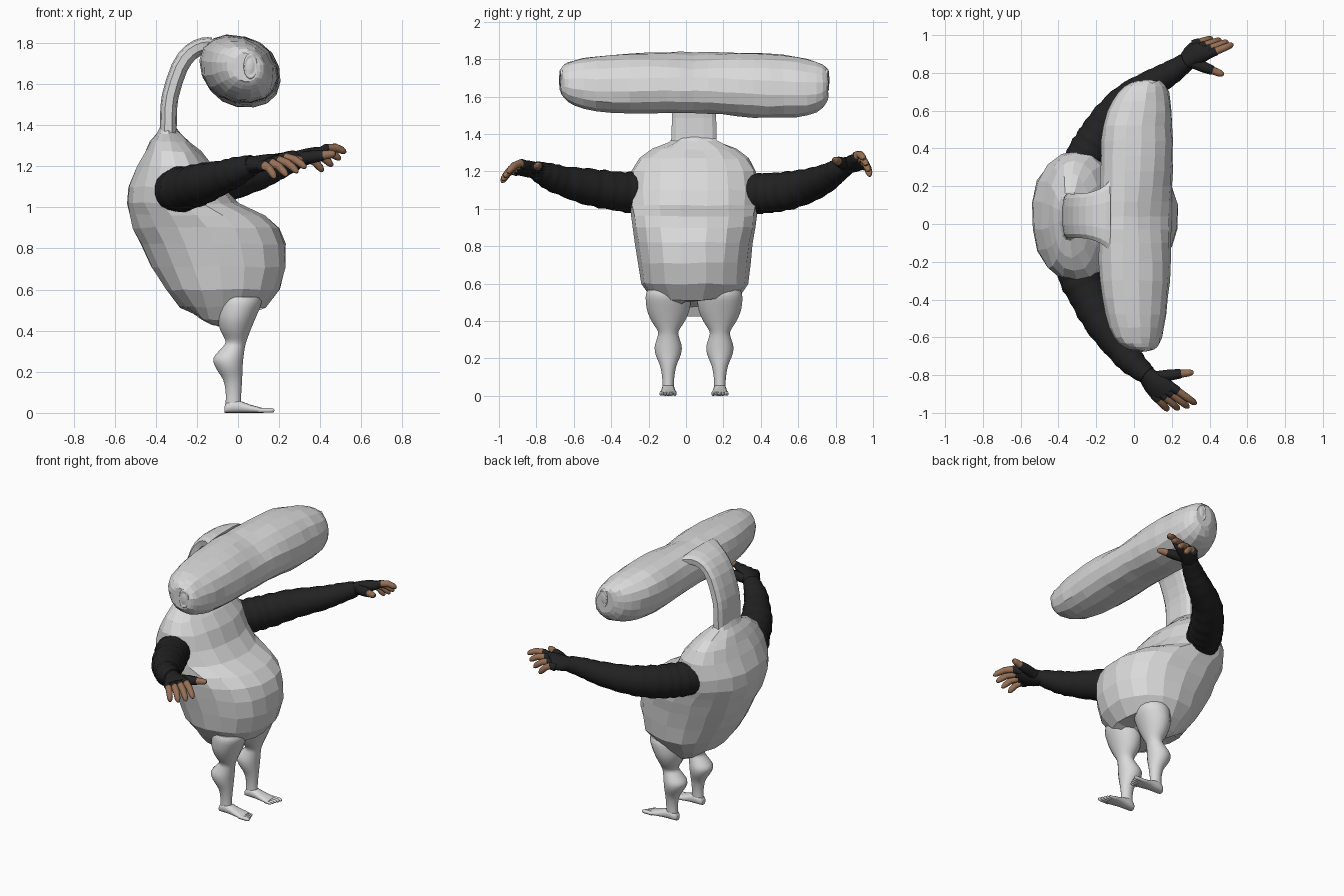
import bpy, bmesh, math, random
from mathutils import Vector as V

if "Cube" in bpy.data.objects:
    bpy.data.objects.remove(bpy.data.objects["Cube"])

random.seed(4)
CY = 0.043  # symmetry plane of body, head and legs


def material(name, rgb):
    m = bpy.data.materials.new(name)
    m.diffuse_color = (*rgb, 1)
    m.use_nodes = True
    m.node_tree.nodes["Principled BSDF"].inputs["Base Color"].default_value = m.diffuse_color
    return m


GREY = material("pale grey", (0.70, 0.70, 0.70))
BLACK = material("black cloth", (0.016, 0.016, 0.016))
BROWN = material("brown skin", (0.31, 0.16, 0.09))


def spline(pts, sub):
    """Catmull-Rom through tuples of any length."""
    out, n = [], len(pts)
    for i in range(n - 1):
        p = [pts[max(i - 1, 0)], pts[i], pts[i + 1], pts[min(i + 2, n - 1)]]
        for s in range(sub):
            t = s / sub
            out.append(tuple(0.5 * (2 * b + (c - a) * t + (2 * a - 5 * b + 4 * c - d) * t * t
                                    + (3 * b - a - 3 * c + d) * t ** 3) for a, b, c, d in zip(*p)))
    return out + [tuple(pts[-1])]


def ring(c, u, v, n, power=1.0):
    pts = []
    for i in range(n):
        a = 2 * math.pi * (i + 0.5) / n
        ca, sa = math.cos(a), math.sin(a)
        pts.append(V(c) + V(u) * math.copysign(abs(ca) ** power, ca)
                   + V(v) * math.copysign(abs(sa) ** power, sa))
    return pts


def loft(name, rings, mats, smooth=False, split=None):
    """Skin the rings; faces from ring index 'split' on take the second material."""
    bm = bmesh.new()
    vs = [[bm.verts.new(p) for p in r] for r in rings]
    n = len(vs[0])
    for k in range(len(vs) - 1):
        for i in range(n):
            j = (i + 1) % n
            f = bm.faces.new((vs[k][i], vs[k][j], vs[k + 1][j], vs[k + 1][i]))
            f.smooth = smooth
            f.material_index = int(split is not None and k >= split)
    bm.faces.new(vs[0])
    end = bm.faces.new(vs[-1])
    end.material_index = int(split is not None)
    bmesh.ops.recalc_face_normals(bm, faces=bm.faces)
    me = bpy.data.meshes.new(name)
    bm.to_mesh(me)
    bm.free()
    for m in mats:
        me.materials.append(m)
    ob = bpy.data.objects.new(name, me)
    bpy.context.collection.objects.link(ob)
    return ob


def tube(name, pts, mats, n=10, split=None):
    """Round tube through (x, y, z, radius) points."""
    rings = []
    for i, p in enumerate(pts):
        d = (V(pts[min(i + 1, len(pts) - 1)][:3]) - V(pts[max(i - 1, 0)][:3])).normalized()
        u = d.cross(V((0, 0, 1))).normalized()
        rings.append(ring(p[:3], u * p[3], u.cross(d) * p[3], n))
    return loft(name, rings, mats, True, split)


def slices(rows, cy, n, power=1.0, jitter=0.0):
    """Horizontal rings from (z, x min, x max, half width)."""
    out = []
    for z, a, b, h in rows:
        r = ring(((a + b) / 2, cy, z), ((b - a) / 2 * 1.012, 0, 0), (0, h, 0), n, power)
        out.append([p + V([random.uniform(-jitter, jitter) for _ in range(3)]) for p in r])
    return out


# Body: hunched back, narrow chest, hanging belly
body = [(.42, -.15, -.04, .14), (.455, -.21, .02, .18), (.515, -.28, .13, .23), (.60, -.35, .20, .285),
        (.71, -.42, .235, .30), (.82, -.475, .23, .315), (.90, -.51, .20, .33), (.96, -.53, .13, .34),
        (1.02, -.54, 0, .345), (1.10, -.53, -.07, .345), (1.20, -.485, -.12, .335),
        (1.27, -.45, -.18, .295), (1.32, -.425, -.235, .22), (1.36, -.40, -.28, .13), (1.395, -.38, -.31, .105)]
rings = slices(body, CY, 18, 0.9, 0.005)
for r in rings[:2]:
    for p in r:  # cleft between the legs
        p.z += .065 * math.exp(-((p.y - CY) / .08) ** 2)
loft("body", rings, [GREY])

# Neck: flat strap curving up and forward
neck = [(-.34, 1.33, .122), (-.338, 1.44, .122), (-.33, 1.54, .12), (-.285, 1.68, .12),
        (-.23, 1.755, .125), (-.17, 1.785, .15), (-.13, 1.785, .19)]
path = spline(neck, 2)
rings = []
for i, (x, z, h) in enumerate(path):
    a, b = path[max(i - 1, 0)], path[min(i + 1, len(path) - 1)]
    d = V((b[0] - a[0], 0, b[1] - a[1])).normalized()
    rings.append(ring((x, CY, z), V((-d.z, 0, d.x)) * .042, (0, h, 0), 12, 0.65))
loft("neck", rings, [GREY])

# Head: long sideways hammer shape, from (y, x, z, half depth, half height)
head = [(-.668, .04, 1.68, .055, .07), (-.65, .035, 1.68, .09, .09), (-.60, .02, 1.675, .125, .12),
        (-.48, .01, 1.668, .16, .148), (-.3, .003, 1.67, .185, .161), (-.1, .005, 1.675, .19, .165),
        (.04, .008, 1.675, .19, .165), (.2, .01, 1.67, .19, .168), (.36, .015, 1.66, .19, .173),
        (.52, .02, 1.655, .183, .17), (.65, .04, 1.65, .155, .15), (.73, .06, 1.655, .11, .118),
        (.76, .075, 1.665, .06, .075)]
rings = []
for y, x, z, rx, rz in spline(head, 2):
    r = []
    for p in ring((x, y, z), (rx, 0, 0), (0, 0, rz), 16, 0.92):
        dx, dz = (p.x - x) / rx, (p.z - z) / rz
        p.x -= .018 * dz * rx / .18
        p.z -= .008 * dx * rz / .16
        # shallow dent in the upper front
        dent = max(0, .6 * dx + .8 * dz - .7) * math.exp(-((y - CY) / .16) ** 2)
        p -= V((.06, 0, .06)) * dent
        r.append(p + V([random.uniform(-.003, .003) for _ in range(3)]))
    rings.append(r)
loft("head", rings, [GREY])

# Eyes: shallow discs with a rim at both ends of the head
for s, c in ((-1, (.06, -.661, 1.687)), (1, (.09, .749, 1.687))):
    prof = [(.9, -.03), (1.1, -.005), (1.1, .008), (.95, .013), (.85, .007), (.6, .012), (.2, .014)]
    loft("eye", [ring(V(c) + V((.15 * h, s * h, 0)), (.03 * k, -.15 * s * .03 * k, 0), (0, 0, .057 * k), 16)
                 for k, h in prof], [GREY], True)

# Legs, feet and toes
leg = [(.565, -.095, .11, .112), (.53, -.10, .113, .122), (.46, -.10, .085, .115), (.40, -.085, .06, .09),
       (.345, -.06, .04, .056), (.31, -.085, .032, .06), (.265, -.12, .026, .073), (.22, -.108, .022, .068),
       (.16, -.072, .02, .044), (.10, -.06, .016, .033), (.05, -.06, .015, .031), (.02, -.06, .02, .03)]
foot = [(-.066, .018, .03), (-.055, .03, .05), (-.02, .035, .065), (.02, .036, .055),
        (.06, .041, .04), (.10, .046, .029), (.125, .044, .022)]
for s in (-1, 1):
    y = CY + s * .138
    loft("leg", slices(spline(leg, 3), y, 20), [GREY], True)
    loft("foot", [ring((x, y, h / 2), (0, w, 0), (0, 0, h / 2), 14, 0.8) for x, w, h in spline(foot, 2)],
         [GREY], True)
    for k in range(5):
        ty = y - s * (.036 - .018 * k)
        tip = .13 + .007 * k
        r = .009 + .0008 * k
        tube("toe", [(.10, ty, r, r), (tip, ty, r, r), (tip + .014, ty, r, r * .8), (tip + .019, ty, r, r * .3)],
             [GREY], 8)

# Arms: (sleeve path), index knuckle/tip, little finger knuckle/tip, thumb root/tip
arms = [
    ([(-.31, -.20, 1.085, .095), (-.295, -.27, 1.085, .108), (-.245, -.37, 1.095, .105),
      (-.175, -.505, 1.115, .098), (-.07, -.66, 1.15, .08), (.0, -.74, 1.178, .068), (.07, -.80, 1.205, .052)],
     ((.205, -.865, 1.24), (.325, -.95, 1.195)), ((.115, -.915, 1.205), (.178, -.982, 1.145)),
     ((.14, -.805, 1.215), (.315, -.785, 1.235))),
    ([(-.305, .27, 1.08, .09), (-.255, .36, 1.08, .106), (-.20, .445, 1.085, .106), (-.14, .535, 1.095, .102),
      (-.035, .655, 1.125, .092), (.11, .75, 1.165, .075), (.20, .805, 1.20, .063), (.28, .86, 1.23, .05)],
     ((.41, .905, 1.275), (.52, .95, 1.268)), ((.325, .955, 1.235), (.41, .982, 1.178)),
     ((.32, .85, 1.24), (.475, .79, 1.262))),
]
for sleeve, index, little, thumb in arms:
    # Wrinkled sleeve
    pts = [(x, y, z, r * (1 + .03 * math.sin(i * 2.1) + random.uniform(-.02, .02)))
           for i, (x, y, z, r) in enumerate(spline(sleeve, 5))]
    tube("sleeve", pts, [BLACK], 20)

    # Gloved palm
    wrist = V(sleeve[-1][:3])
    knuckles = (V(index[0]) + V(little[0])) / 2
    side = (V(index[0]) - V(little[0])).normalized()
    fwd = (knuckles - wrist).normalized()
    up = side.cross(fwd).normalized()
    loft("palm", [ring(wrist + (knuckles - wrist) * t, side * w, up * h, 14)
                  for t, w, h in ((-.3, .045, .045), (.1, .053, .043), (.5, .07, .04),
                                  (.85, .076, .035), (1.1, .073, .025))], [BLACK], True)

    # Fingers: covered to the first joint, bare beyond it
    for k in range(4):
        t = k / 3
        a, b = V(index[0]).lerp(V(little[0]), t), V(index[1]).lerp(V(little[1]), t)
        b += (b - a) * (.1 if k in (1, 2) else 0)
        pts = []
        for q, r in ((-.15, .025), (.2, .024), (.24, .021), (.6, .02), (.88, .018), (.98, .013), (1.03, .006)):
            p = a.lerp(b, q) + V((0, 0, .08 * q * (1 - q)))
            pts.append((*p, r))
        tube("finger", pts, [BLACK, BROWN], 10, 2)
    a, b = V(thumb[0]), V(thumb[1])
    tube("thumb", [(*a.lerp(b, q), r) for q, r in
                   ((-.1, .03), (.3, .031), (.6, .026), (.64, .022), (.85, .02), (.96, .014), (1, .006))],
         [BLACK, BROWN], 10, 3)
